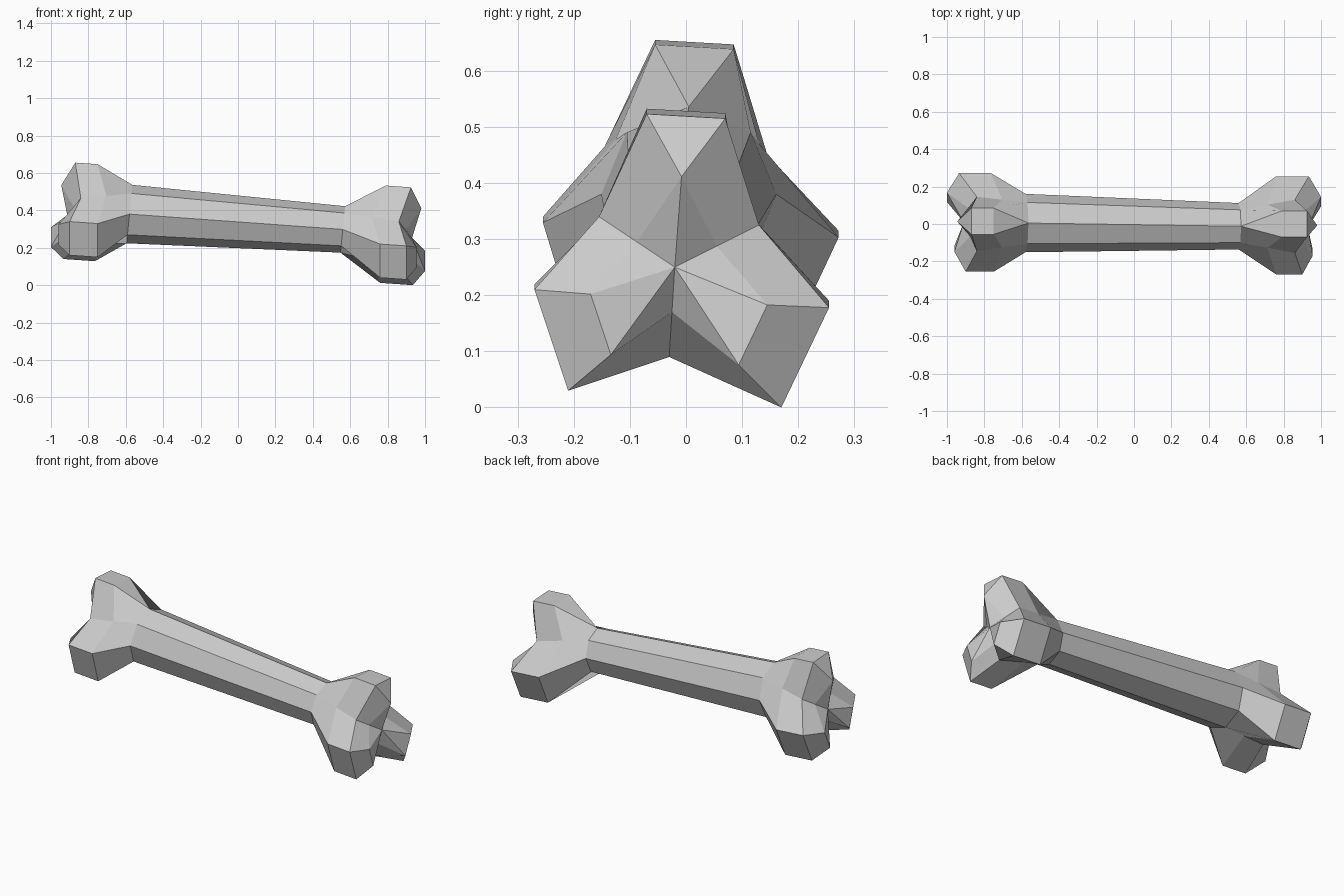
import bpy, bmesh
from math import cos, sin, radians
from mathutils import Vector

if "Cube" in bpy.data.objects:
    bpy.data.objects.remove(bpy.data.objects["Cube"])

bm = bmesh.new()


def add(points):
    return [bm.verts.new(p) for p in points]


def bridge(a, b):
    n = len(a)
    for i in range(n):
        j = (i + 1) % n
        bm.faces.new((a[i], a[j], b[j], b[i]))


def octagon(x, y, z, r):
    # eight-sided shaft section, square to the sloping axis
    return [Vector((x + 0.1 * r * sin(radians(a)), y + r * cos(radians(a)),
                    z + r * sin(radians(a)))) for a in range(0, 360, 45)]


# which shaft corner each point of the three-lobed section grows from
ORDER = [2, 2, 3, 4, 5, 6, 7, 0, 1]


def bone_end(oct_pts, oct_verts, centre, lobes, notches):
    c = Vector(centre)
    neck, rim, cap = [], [], []
    for k, (edge, x1, x2, x3) in enumerate(lobes):
        top = k == 0
        target = c - Vector((0, 0, 0 if top else 0.06))
        tips = []
        for y, z in edge:
            neck.append(Vector((x1, y, z + 0.07 * (x2 - x1))))
            rim.append(Vector((x2, y, z)))
            p = rim[-1].lerp(target, 0.4)
            p.x = x3
            tips.append(p)
        if top:
            tips = [(tips[0] + tips[1]) / 2] * 2
        cap += tips
        # valley after each lobe
        v = Vector(notches[k])
        neck.append(oct_pts[ORDER[3 * k + 2]].lerp(v, 0.5))
        rim.append(v)
        cap.append(v.lerp(c, 0.5))
    rings = [add(neck), add(rim), add(cap)]
    # fan from shaft to neck, with one triangle below the top lobe
    base = [oct_verts[i] for i in ORDER]
    for i in range(9):
        j = (i + 1) % 9
        f = [base[i], base[j], rings[0][j], rings[0][i]]
        bm.faces.new(f if base[i] != base[j] else f[1:])
    bridge(rings[0], rings[1])
    bridge(rings[1], rings[2])
    mid = bm.verts.new(c)
    for i in range(9):
        bm.faces.new((rings[2][i], rings[2][(i + 1) % 9], mid))


# shaft
left = octagon(-0.58, 0.005, 0.38, 0.156)
right = octagon(0.56, -0.012, 0.298, 0.124)
lv, rv = add(left), add(right)
bridge(lv, rv)

# right end: top, front and back knuckles
bone_end(right, rv, (0.93, -0.02, 0.25),
         [([(0.07, 0.515), (-0.07, 0.523)], 0.79, 0.925, 0.98),
          ([(-0.27, 0.21), (-0.21, 0.03)], 0.76, 0.90, 0.955),
          ([(0.17, 0.0), (0.255, 0.178)], 0.76, 0.935, 1.0)],
         [(0.86, -0.155, 0.34), (0.86, -0.03, 0.09), (0.86, 0.13, 0.325)])

# left end: top, front and back knuckles
bone_end(left, lv, (-0.91, 0.01, 0.36),
         [([(0.085, 0.647), (-0.055, 0.655)], -0.75, -0.87, -0.945),
          ([(-0.255, 0.34), (-0.20, 0.16)], -0.75, -0.90, -0.96),
          ([(0.19, 0.14), (0.272, 0.315)], -0.765, -0.935, -1.0)],
         [(-0.84, -0.145, 0.465), (-0.85, 0.0, 0.22), (-0.84, 0.145, 0.45)])

bmesh.ops.remove_doubles(bm, verts=bm.verts, dist=0.0005)
bmesh.ops.recalc_face_normals(bm, faces=bm.faces)
mesh = bpy.data.meshes.new("bone")
bm.to_mesh(mesh)
bm.free()
bpy.context.collection.objects.link(bpy.data.objects.new("bone", mesh))
